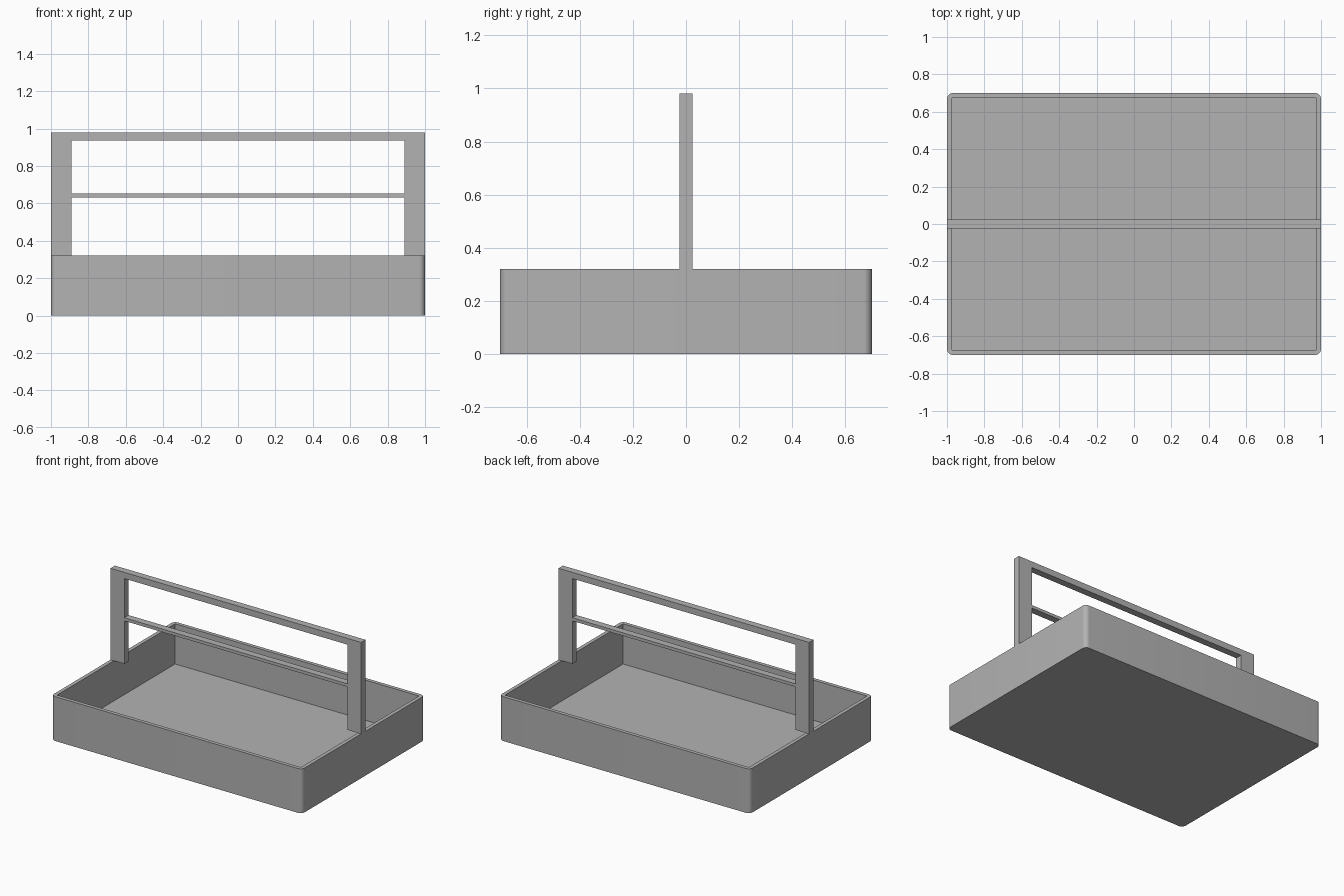
import bpy
import bmesh

cube = bpy.data.objects.get("Cube")
if cube:
    bpy.data.objects.remove(cube, do_unlink=True)

# Single plain grey
grey = bpy.data.materials.new("grey")
grey.use_nodes = True
colour = (0.45, 0.45, 0.45, 1)
grey.diffuse_color = colour
grey.node_tree.nodes["Principled BSDF"].inputs["Base Color"].default_value = colour

WIDTH, DEPTH, RIM, TOP = 1.0, 0.7, 0.32, 0.98
WALL, FLOOR, RADIUS = 0.027, 0.03, 0.032
POST, BAR = 0.89, 0.025


def finish(bm, name):
    bmesh.ops.recalc_face_normals(bm, faces=bm.faces)
    mesh = bpy.data.meshes.new(name)
    bm.to_mesh(mesh)
    bm.free()
    mesh.materials.append(grey)
    obj = bpy.data.objects.new(name, mesh)
    bpy.context.collection.objects.link(obj)
    return obj


def box(bm, low, high):
    verts = bmesh.ops.create_cube(bm, size=1)["verts"]
    for v in verts:
        for i in range(3):
            v.co[i] = high[i] if v.co[i] > 0 else low[i]
    return verts


# Tray: block with rounded upright corners, hollowed from the top
bm = bmesh.new()
box(bm, (-WIDTH, -DEPTH, 0), (WIDTH, DEPTH, RIM))
uprights = [e for e in bm.edges if abs(e.verts[0].co.z - e.verts[1].co.z) > 0.1]
bmesh.ops.bevel(bm, geom=uprights, offset=RADIUS, segments=8, profile=0.5, affect='EDGES')
tray = finish(bm, "tray")

bm = bmesh.new()
box(bm, (WALL - WIDTH, WALL - DEPTH, FLOOR), (WIDTH - WALL, DEPTH - WALL, RIM + 0.1))
cutter = finish(bm, "tray_cutter")
cutter.hide_render = True
cutter.hide_viewport = True
cut = tray.modifiers.new("hollow", 'BOOLEAN')
cut.operation = 'DIFFERENCE'
cut.solver = 'EXACT'
cut.object = cutter
bpy.context.view_layer.objects.active = tray
tray.select_set(True)
bpy.ops.object.modifier_apply(modifier=cut.name)
bpy.data.objects.remove(cutter, do_unlink=True)
bpy.ops.object.shade_smooth_by_angle()

# Handle frame: arch outline extruded through its depth
bm = bmesh.new()
arch = [(-WIDTH, RIM), (-WIDTH, TOP), (WIDTH, TOP), (WIDTH, RIM),
        (POST, RIM), (POST, 0.935), (-POST, 0.935), (-POST, RIM)]
face = bm.faces.new([bm.verts.new((x, -BAR, z)) for x, z in arch])
moved = bmesh.ops.extrude_face_region(bm, geom=[face])["geom"]
bmesh.ops.translate(bm, vec=(0, 2 * BAR, 0),
                    verts=[v for v in moved if isinstance(v, bmesh.types.BMVert)])
finish(bm, "handle_frame")

# Thin rail between the posts
bm = bmesh.new()
box(bm, (-POST, -BAR, 0.63), (POST, BAR, 0.652))
finish(bm, "middle_rail")
